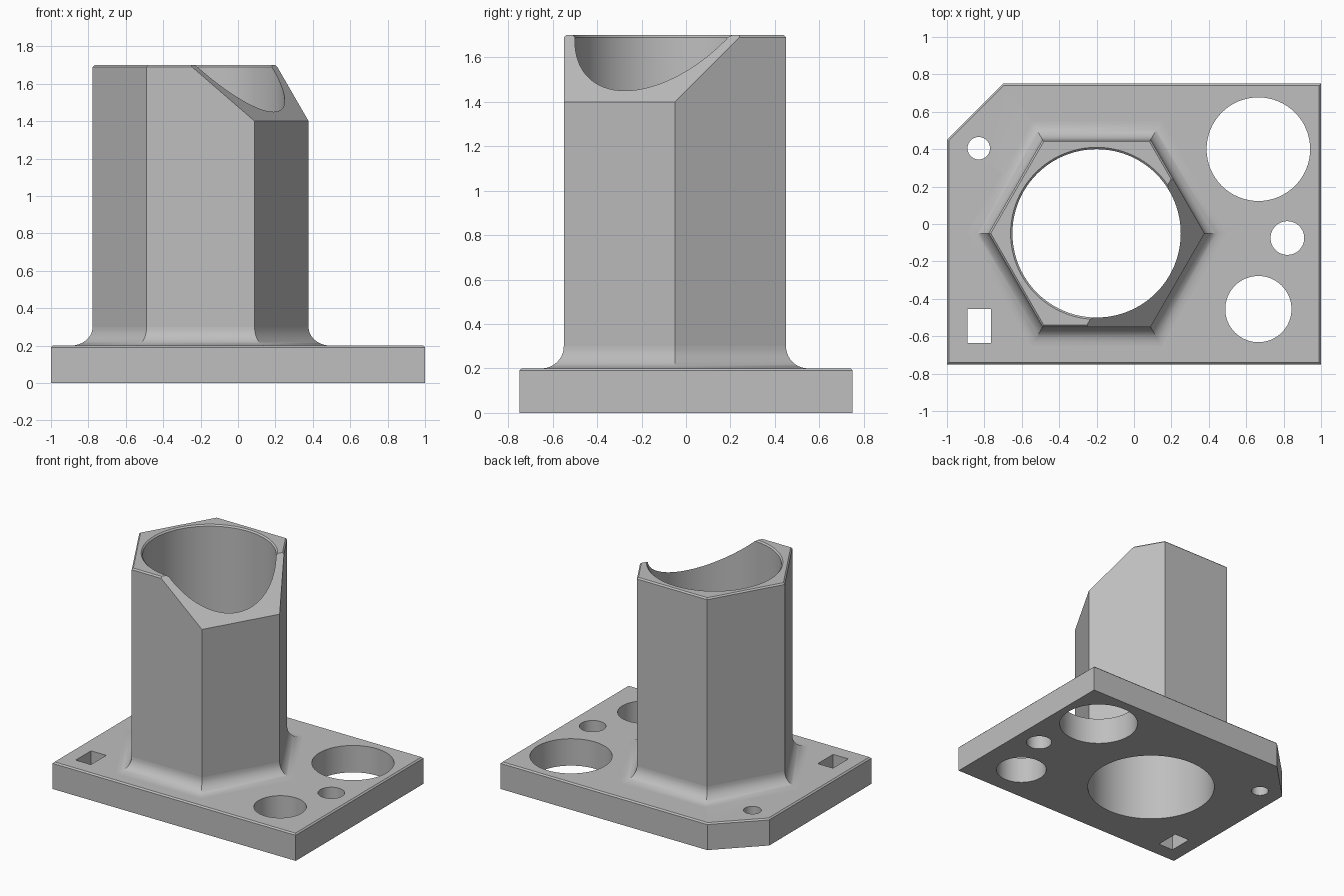
import bpy, bmesh, math
from mathutils import Matrix, Vector

cube = bpy.data.objects.get("Cube")
if cube:
    bpy.data.objects.remove(cube, do_unlink=True)

grey = bpy.data.materials.new("plain_grey")
grey.use_nodes = True
colour = (0.52, 0.52, 0.52, 1)
grey.diffuse_color = colour
grey.node_tree.nodes["Principled BSDF"].inputs["Base Color"].default_value = colour

AXIS = Vector((-0.2, -0.05))   # column centre
PLATE, TOP, EASE = 0.2, 1.7, 0.01


def polygon(centre, radius, sides):
    turn = math.tau / sides
    return [(centre[0] + radius * math.cos(i * turn),
             centre[1] + radius * math.sin(i * turn)) for i in range(sides)]


def loft(name, rings, ease_top=False):
    """Closed solid from (outline, height) rings with matching point counts."""
    bm = bmesh.new()
    loops = [[bm.verts.new((x, y, z)) for x, y in outline] for outline, z in rings]
    n = len(loops[0])
    for low, high in zip(loops, loops[1:]):
        for i in range(n):
            j = (i + 1) % n
            bm.faces.new((low[i], low[j], high[j], high[i]))
    bm.faces.new(loops[0][::-1])
    cap = bm.faces.new(loops[-1])
    if ease_top:
        bmesh.ops.bevel(bm, geom=list(cap.edges), offset=EASE, segments=1,
                        affect='EDGES', profile=0.5)
    bmesh.ops.recalc_face_normals(bm, faces=bm.faces)
    mesh = bpy.data.meshes.new(name)
    bm.to_mesh(mesh)
    bm.free()
    mesh.materials.append(grey)
    obj = bpy.data.objects.new(name, mesh)
    bpy.context.collection.objects.link(obj)
    return obj


def combine(target, tool, operation):
    """Boolean the tool into the target, bake it and discard the tool."""
    mod = target.modifiers.new(operation.lower(), 'BOOLEAN')
    mod.operation, mod.solver, mod.object = operation, 'EXACT', tool
    tool.hide_render = True
    graph = bpy.context.evaluated_depsgraph_get()
    baked = bpy.data.meshes.new_from_object(target.evaluated_get(graph))
    target.modifiers.clear()
    target.data = baked
    bpy.data.objects.remove(tool, do_unlink=True)


# Base plate with one clipped corner
body = loft("flanged_hex_column", [
    (o, z) for z in (0, PLATE)
    for o in [[(-1, -0.75), (1, -0.75), (1, 0.75), (-0.7, 0.75), (-1, 0.45)]]],
    ease_top=True)

# Hexagonal column flaring into the plate
FILLET, STEPS = 0.1, 10
profile = [(0.5 + FILLET, 0.1)]
for i in range(STEPS + 1):
    a = math.pi / 2 * i / STEPS
    profile.append((0.5 + FILLET * (1 - math.sin(a)),
                    PLATE + FILLET * (1 - math.cos(a))))
profile.append((0.5, TOP))
column = loft("column", [(polygon(AXIS, a / math.cos(math.pi / 6), 6), z)
                         for a, z in profile], ease_top=True)
combine(body, column, 'UNION')

# Main bore with an eased mouth
bore = loft("bore", [(polygon(AXIS, r, 96), z) for r, z in
                     ((0.45, -0.1), (0.45, TOP - EASE), (0.48, TOP + 0.02))])
combine(body, bore, 'DIFFERENCE')

# Round plate holes: x, y, radius
for x, y, r in ((0.665, 0.4, 0.277), (0.665, -0.455, 0.177),
                (0.82, -0.075, 0.09), (-0.83, 0.405, 0.06)):
    hole = polygon((x, y), r, 64)
    combine(body, loft("hole", [(hole, -0.1), (hole, 0.4)]), 'DIFFERENCE')

# Rectangular plate hole
slot = [(-0.89, -0.635), (-0.765, -0.635), (-0.765, -0.455), (-0.89, -0.455)]
combine(body, loft("slot", [(slot, -0.1), (slot, 0.4)]), 'DIFFERENCE')

# Slanted cut across the column's front right top corner
square = [(-1, -1), (1, -1), (1, 1), (-1, 1)]
slant = loft("slant", [(square, 0), (square, 2)])
heading = math.radians(-30)
slant.data.transform(
    Matrix.Translation((AXIS.x + 0.35 * math.cos(heading),
                        AXIS.y + 0.35 * math.sin(heading), 1.55))
    @ Matrix.Rotation(heading, 4, 'Z') @ Matrix.Rotation(math.pi / 4, 4, 'Y'))
combine(body, slant, 'DIFFERENCE')

# Smooth the curved walls, keep the large planes flat
bpy.ops.object.select_all(action='DESELECT')
body.select_set(True)
bpy.context.view_layer.objects.active = body
bpy.ops.object.shade_smooth_by_angle(angle=math.radians(30))
for face in body.data.polygons:
    if face.area > 0.1:
        face.use_smooth = False
